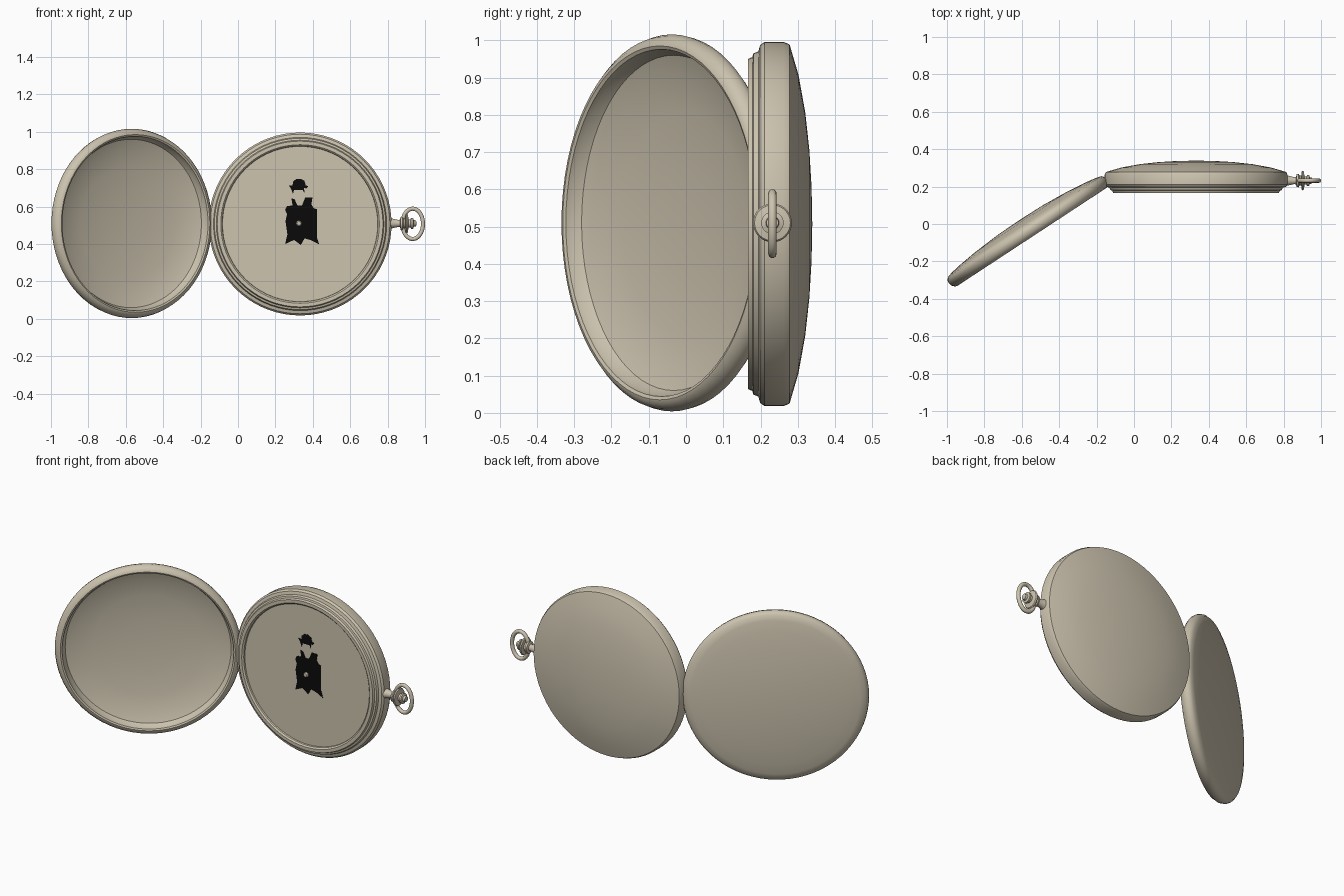
import bpy, bmesh, math
from mathutils import Matrix, Vector

if "Cube" in bpy.data.objects:
    bpy.data.objects.remove(bpy.data.objects["Cube"])


def material(name, rgb):
    m = bpy.data.materials.new(name)
    m.use_nodes = True
    m.diffuse_color = (*rgb, 1)
    bsdf = next(n for n in m.node_tree.nodes if n.type == 'BSDF_PRINCIPLED')
    bsdf.inputs["Base Color"].default_value = (*rgb, 1)
    return m


METAL = material("pale champagne metal", (0.61, 0.55, 0.43))
BLACK = material("black print", (0.003, 0.003, 0.003))


def finish(bm, name, mat, angle=35):
    bmesh.ops.recalc_face_normals(bm, faces=bm.faces)
    me = bpy.data.meshes.new(name)
    bm.to_mesh(me)
    bm.free()
    ob = bpy.data.objects.new(name, me)
    bpy.context.collection.objects.link(ob)
    me.materials.append(mat)
    smooth(ob, angle)
    return ob


def smooth(ob, angle=35):
    bpy.ops.object.select_all(action='DESELECT')
    ob.select_set(True)
    bpy.context.view_layer.objects.active = ob
    bpy.ops.object.shade_smooth_by_angle(angle=math.radians(angle))


def lathe(name, profile, matrix, segments=72, angle=35):
    """Turn (radius, height) points around local z, then place the result."""
    bm = bmesh.new()
    vs = [bm.verts.new((r, 0, h)) for r, h in profile]
    edges = [bm.edges.new(p) for p in zip(vs, vs[1:])]
    bmesh.ops.spin(bm, geom=vs + edges, cent=(0, 0, 0), axis=(0, 0, 1),
                   angle=math.tau, steps=segments)
    bmesh.ops.remove_doubles(bm, verts=bm.verts, dist=1e-5)
    bm.transform(matrix)
    return finish(bm, name, METAL, angle)


ALONG_Y = Matrix.Rotation(-math.pi / 2, 4, 'X')
CENTRE = Vector((0.332, 0, 0.507))
body = Matrix.Translation(CENTRE) @ ALONG_Y

# Watch case: stepped bezel in front, domed back
lathe("case", [
    (0, 0.2), (0.413, 0.2), (0.416, 0.174), (0.424, 0.166), (0.443, 0.166),
    (0.448, 0.178), (0.458, 0.181), (0.463, 0.194), (0.480, 0.199),
    (0.489, 0.211), (0.489, 0.262), (0.482, 0.278), (0.4, 0.302),
    (0.3, 0.320), (0.2, 0.331), (0.1, 0.337), (0, 0.339)], body)

# Dial and centre pin
lathe("dial", [(0, 0.184), (0.416, 0.184), (0.416, 0.201), (0, 0.201)], body)
lathe("centre_pin", [(0, 0.168), (0.010, 0.169), (0.015, 0.174), (0.015, 0.185),
                     (0, 0.185)],
      Matrix.Translation((0.326, 0, 0.51)) @ ALONG_Y, 20)

# Open lid: hollow shell with a rounded rim
lid = (Matrix.Translation((-0.5475, -0.07, 0.51))
       @ Matrix.Rotation(math.radians(33.3), 4, 'Z') @ ALONG_Y)
lathe("lid", [
    (0, 0.095), (0.15, 0.092), (0.3, 0.080), (0.4, 0.062), (0.45, 0.044),
    (0.463, 0.02), (0.466, 0.004), (0.475, 0), (0.486, 0.003), (0.5, 0.018),
    (0.506, 0.038), (0.502, 0.055), (0.49, 0.068), (0.46, 0.076),
    (0.4, 0.086), (0.3, 0.098), (0.15, 0.109), (0, 0.112)], lid)

# Stem and winding crown along x
crown = Matrix.Translation((0, 0.232, 0.51)) @ Matrix.Rotation(math.pi / 2, 4, 'Y')
lathe("stem_and_crown", [
    (0, 0.80), (0.032, 0.80), (0.026, 0.825), (0.019, 0.855), (0.020, 0.866),
    (0.034, 0.870), (0.036, 0.880), (0.026, 0.886), (0.026, 0.894),
    (0.048, 0.896), (0.052, 0.902), (0.048, 0.908), (0.022, 0.912),
    (0.022, 0.922), (0.030, 0.926), (0.030, 0.936), (0.018, 0.940),
    (0.016, 0.952), (0, 0.955)], crown, 32)

# Oval hanging bow
curve = bpy.data.curves.new("bow", 'CURVE')
curve.dimensions = '3D'
curve.bevel_depth = 0.0115
curve.bevel_resolution = 3
spline = curve.splines.new('POLY')
N = 48
spline.points.add(N - 1)
for i, p in enumerate(spline.points):
    a = math.tau * i / N
    p.co = (0.934 + 0.055 * math.cos(a), 0.232, 0.508 + 0.081 * math.sin(a), 1)
spline.use_cyclic_u = True
curve.materials.append(METAL)
bow = bpy.data.objects.new("bow", curve)
bpy.context.collection.objects.link(bow)
bpy.ops.object.select_all(action='DESELECT')
bow.select_set(True)
bpy.context.view_layer.objects.active = bow
bpy.ops.object.convert(target='MESH')
smooth(bpy.context.view_layer.objects.active, 60)


# Printed silhouette: thin plates on the dial
def plate(name, outline):
    bm = bmesh.new()
    face = bm.faces.new([bm.verts.new((x, 0.1815, z)) for x, z in outline])
    ext = bmesh.ops.extrude_face_region(bm, geom=[face], use_keep_orig=True)
    for v in ext["geom"]:
        if isinstance(v, bmesh.types.BMVert):
            v.co.y = 0.1845
    bmesh.ops.triangulate(bm, faces=bm.faces)
    finish(bm, name, BLACK, 10)


plate("printed_hat", [
    (0.272, 0.713), (0.292, 0.712), (0.294, 0.733), (0.310, 0.747),
    (0.335, 0.749), (0.355, 0.738), (0.362, 0.714), (0.377, 0.708),
    (0.366, 0.697), (0.353, 0.700), (0.356, 0.672), (0.345, 0.690),
    (0.300, 0.690), (0.294, 0.668), (0.284, 0.694)])
plate("printed_coat", [
    (0.252, 0.582), (0.262, 0.604), (0.292, 0.605), (0.285, 0.645),
    (0.302, 0.640), (0.318, 0.606), (0.342, 0.606), (0.360, 0.650),
    (0.398, 0.648), (0.392, 0.612), (0.404, 0.592), (0.422, 0.586),
    (0.422, 0.436), (0.434, 0.398), (0.392, 0.420), (0.356, 0.430),
    (0.336, 0.395), (0.300, 0.422), (0.252, 0.400), (0.264, 0.452),
    (0.254, 0.522), (0.262, 0.560)])
